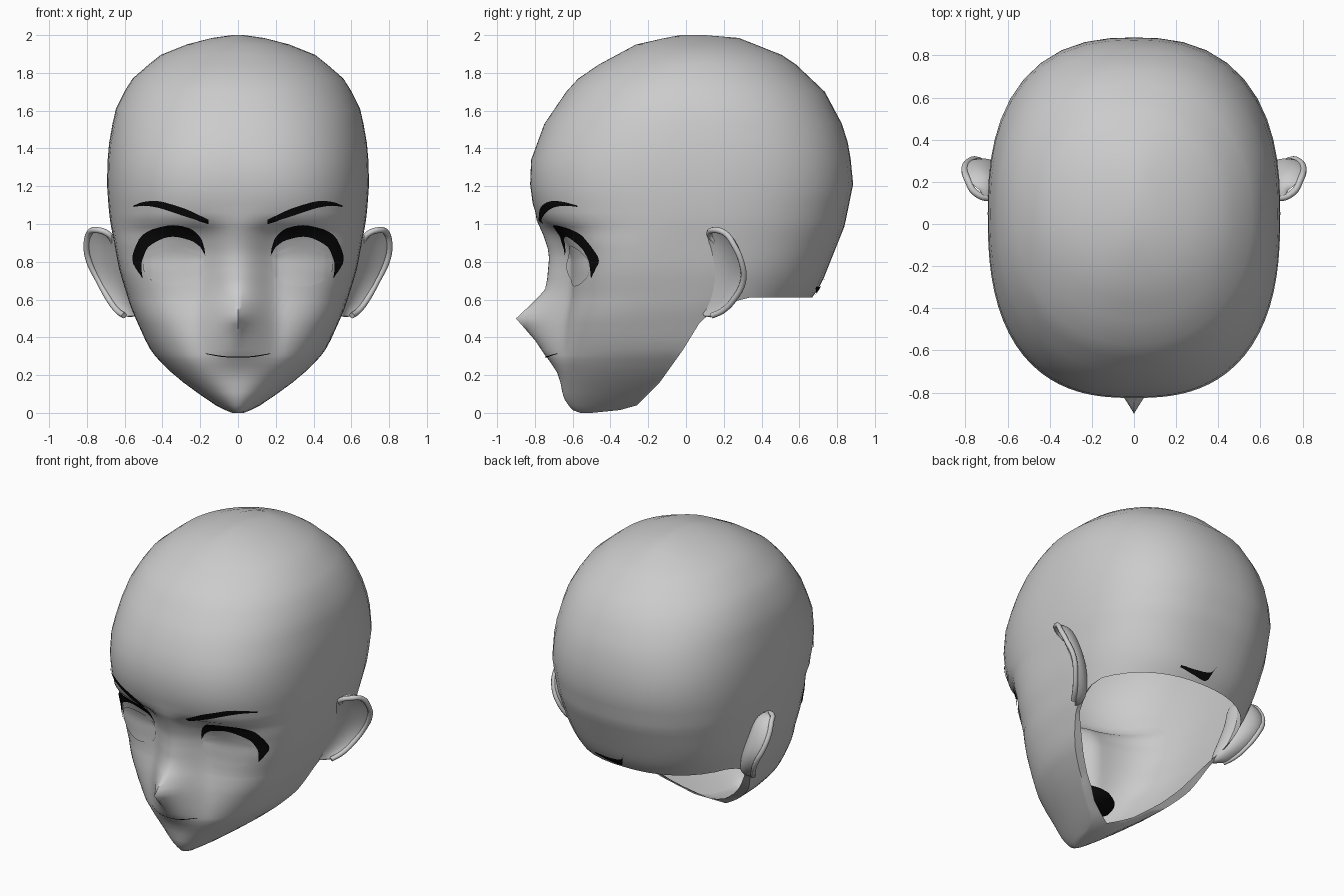
import bpy, bmesh, math
from mathutils import Vector
from mathutils.bvhtree import BVHTree

if "Cube" in bpy.data.objects:
    bpy.data.objects.remove(bpy.data.objects["Cube"])


def material(name, v):
    m = bpy.data.materials.new(name)
    m.diffuse_color = (v, v, v, 1)
    m.use_nodes = True
    m.node_tree.nodes["Principled BSDF"].inputs["Base Color"].default_value = m.diffuse_color
    return m


SKIN = material("grey skin", 0.6)
BLACK = material("black paint", 0.003)


def lerp(table, z):
    for (a, p), (b, q) in zip(table, table[1:]):
        if z <= b:
            return p + (q - p) * max(0, (z - a) / (b - a))
    return table[-1][1]


def soft(table, z, d=.04):
    d = min(d, z * .5, max(0, (1.9 - z) * .3))
    return (lerp(table, z - d) + 2 * lerp(table, z) + lerp(table, z + d)) / 4


def finish(bm, name, mat, angle=60, recalc=True):
    if recalc:
        bmesh.ops.recalc_face_normals(bm, faces=bm.faces)
    me = bpy.data.meshes.new(name)
    bm.to_mesh(me)
    bm.free()
    me.materials.append(mat)
    ob = bpy.data.objects.new(name, me)
    bpy.context.collection.objects.link(ob)
    bpy.ops.object.select_all(action='DESELECT')
    ob.select_set(True)
    bpy.context.view_layer.objects.active = ob
    bpy.ops.object.shade_smooth_by_angle(angle=math.radians(angle))
    return ob


def bridge(bm, rows, closed=False):
    for a, b in zip(rows, rows[1:]):
        n = len(a)
        for i in range(n if closed else n - 1):
            j = (i + 1) % n
            bm.faces.new((a[i], a[j], b[j], b[i]))


# Head outline tables: (height, value)
FRONT = [(0, -.56), (.015, -.6), (.06, -.64), (.11, -.655), (.215, -.675), (.285, -.685), (.385, -.665),
         (.5, -.64), (.61, -.615), (.71, -.605), (.82, -.605), (.87, -.62), (.94, -.66), (.985, -.71), (1.02, -.775),
         (1.11, -.812), (1.21, -.825), (1.34, -.82), (1.53, -.75), (1.75, -.6), (1.845, -.46), (1.95, -.265),
         (1.985, -.11), (2, -.03)]
NOSE = [(.2, 0), (.285, .045), (.305, .065), (.385, .135), (.5, .26), (.59, .185), (.655, .135), (.71, .13),
        (.82, .12), (.87, .112), (.94, .095), (.985, .065), (1.02, .016), (1.08, 0)]
BACK = [(.61, .667), (.675, .714), (.99, .84), (1.235, .89), (1.49, .847), (1.7, .735), (1.88, .545), (1.985, .28), (2, .1)]
WIDTH = [(0, .03), (.015, .07), (.04, .12), (.11, .22), (.19, .33), (.3, .44), (.34, .47), (.55, .565), (.76, .63),
         (1.03, .68), (1.21, .695), (1.4, .688), (1.61, .65), (1.77, .565), (1.895, .41), (1.975, .21), (2, .03)]
MIDDLE = [(0, -.5), (.015, -.35), (.04, -.26), (.16, -.14), (.335, -.015), (.49, 0), (.61, .05)]
JAW = [(0, -.5), (.015, -.35), (.04, -.26), (.16, -.14), (.335, -.015), (.49, .08), (.56, .19), (.61, .3)]
ROUND = [(0, 2.1), (.1, 2.2), (.3, 2.6), (.5, 3.2), (.72, 3.6), (.88, 3.5), (1.02, 2.6), (1.3, 2.55), (1.6, 2.3), (1.85, 2.1), (2, 2)]
ROUND_BACK = [(0, 2.05), (.4, 2.1), (.8, 2.5), (1.3, 2.5), (1.6, 2.3), (1.85, 2.1), (2, 2)]
LIP = [(.04, 0), (.075, .5), (.11, .72), (.2, .82), (.35, .87), (.5, .95), (.6, 1)]


def section(z, t):
    """Point on the head at height z and angle t, zero at the face centre."""
    w, yc = soft(WIDTH, z), lerp(MIDDLE, z)
    s, c = math.sin(t), math.cos(t)
    n = soft(ROUND if c > 0 else ROUND_BACK, z)
    b = yc - lerp(FRONT, z) if c > 0 else lerp(BACK, z) - yc
    r = (abs(s / w) ** n + abs(c / b) ** n) ** (-1 / n)
    x, y = r * s, yc - r * c
    if c > 0:                        # nose: pointed tip, rounded bridge
        u = min(1, abs(x) / .23)
        tip = max(0, 1 - abs(z - .5) / .17)
        y -= lerp(NOSE, z) * (tip * (1 - u) ** 1.5 + (1 - tip) * (1 - u * u) ** 2)
    return Vector((x, y, z))


def spread(t):
    return t - .6 * math.sin(t)      # denser towards the face


def jaw_angle(z):
    lo, hi = 1.0, math.pi
    for _ in range(40):
        mid = (lo + hi) / 2
        if section(z, spread(mid))[1] < lerp(JAW, z):
            lo = mid
        else:
            hi = mid
    return lo


# Head shell: closed rings above the neck, open arcs along the jaw
bm = bmesh.new()
N = 72
upper = [.61, .655, .71, .76, .82, .87, .91, .94, .985, 1.02, 1.06, 1.11, 1.21, 1.34, 1.43, 1.53, 1.61, 1.7, 1.77,
         1.845, 1.895, 1.95, 1.985, 2]
rings = [[bm.verts.new(section(z, spread(math.tau * i / N - math.pi))) for i in range(N)] for z in upper]
bridge(bm, rings, True)
bm.faces.new(rings[-1])
K = round(jaw_angle(.61) * N / math.tau)
lower = [0, .015, .04, .075, .11, .16, .215, .25, .285, .305, .335, .385, .43, .47, .5, .53, .56, .59, .61]
arcs = []
for z in lower:
    a = K * math.tau / N if z == .61 else jaw_angle(z)
    pts = [section(z, spread(a * i / K)) for i in range(-K, K + 1)]
    # Jaw edge turned inward; it closes under the chin
    ends = [Vector((p.x * lerp(LIP, z), p.y, p.z)) for p in (pts[0], pts[-1])]
    arcs.append([bm.verts.new(p) for p in [ends[0]] + pts + [ends[1]]])
bridge(bm, arcs)
bm.faces.new(arcs[0])
bmesh.ops.remove_doubles(bm, verts=bm.verts, dist=.0005)
bmesh.ops.recalc_face_normals(bm, faces=bm.faces)
tree = BVHTree.FromBMesh(bm)
finish(bm, "head", SKIN, 60)


def smooth_path(pts, count):
    """Evenly sampled Catmull-Rom path."""
    P = [Vector(p) for p in pts]
    P = [2 * P[0] - P[1]] + P + [2 * P[-1] - P[-2]]
    out = []
    for k in range(count + 1):
        f = k / count * (len(P) - 3)
        i = min(int(f), len(P) - 4)
        t = f - i
        a, b, c, d = P[i:i + 4]
        out.append(.5 * (2 * b + (c - a) * t + (2 * a - 5 * b + 4 * c - d) * t * t + (3 * b - a - 3 * c + d) * t ** 3))
    return out


def decal(name, top, bottom, mat, side=1, across=5, back=False, lift=.006, count=32):
    """Thin plate between two (x, z) paths, laid onto the head."""
    bm = bmesh.new()
    d = Vector((0, -1 if back else 1, 0))
    rows = []
    A, B = smooth_path(top, count), smooth_path(bottom, count)
    for j in range(across + 1):
        row = []
        for a, b in zip(A, B):
            q = a.lerp(b, j / across)
            hit, nor, _, _ = tree.ray_cast(Vector((q.x * side, -2 * d.y, q.y)), d)
            if nor.dot(d) > 0:
                nor = -nor
            row.append(bm.verts.new(hit + nor * lift))
        rows.append(row)
    bridge(bm, rows)
    bmesh.ops.remove_doubles(bm, verts=bm.verts, dist=.0003)
    bm.normal_update()
    if sum(f.normal.dot(d) for f in bm.faces) > 0:
        bmesh.ops.reverse_faces(bm, faces=bm.faces)
    finish(bm, name, mat, 60, False)


def half_ellipse(sign):
    return [(.335 - .165 * math.cos(math.pi * i / 12), .778 + sign * .108 * math.sin(math.pi * i / 12)) for i in range(13)]


# Ear: thick cupped rows (height, inner x, inner y, outer x, outer y)
EAR = [(.98, .72, .12, .765, .18), (.95, .67, .1, .8, .22), (.89, .64, .11, .815, .265), (.8, .62, .12, .8, .305),
       (.7, .59, .11, .75, .315), (.6, .56, .09, .695, .265), (.54, .545, .08, .65, .205), (.505, .55, .08, .615, .15)]


def ear(name, side):
    bm = bmesh.new()
    rows = []
    for z, ax, ay, bx, by in EAR:
        a, b = Vector((ax, ay, z)), Vector((bx, by, z))
        perp = Vector((-(by - ay), bx - ax, 0))
        pts = []
        for i in range(16):          # front sheet outwards, then back sheet inwards
            t = i / 8 if i <= 8 else 2 - i / 8
            h = math.sin(math.pi * t)
            p = a.lerp(b, t) + perp * .1 * h
            if i > 8:
                p += perp.normalized() * min(.06, perp.length * .35) * h ** .5
            pts.append(bm.verts.new((p.x * side, p.y, p.z)))
        rows.append(pts)
    bridge(bm, rows, True)
    bm.faces.new(rows[0])
    bm.faces.new(rows[-1])
    ob = finish(bm, name, SKIN, 80)
    r = ob.modifiers.new("rounding", 'SUBSURF')
    r.levels = r.render_levels = 1
    # Rolled rim along the top and back of the ear
    cu = bpy.data.curves.new(name + "_rim", 'CURVE')
    cu.dimensions = '3D'
    cu.bevel_depth, cu.bevel_resolution, cu.resolution_u = .016, 2, 4
    cu.use_fill_caps = True
    path = [(.66, .16, .9), (.685, .125, .945), (.755, .15, .968)] + [(r[3] - .012, r[4] - .012, r[0]) for r in EAR[1:]]
    sp = cu.splines.new('BEZIER')
    sp.bezier_points.add(len(path) - 1)
    for bp, (x, y, z) in zip(sp.bezier_points, path):
        bp.co = (x * side, y, z + (.01 if z < .52 else 0))
        bp.handle_left_type = bp.handle_right_type = 'AUTO'
    cu.materials.append(SKIN)
    bpy.context.collection.objects.link(bpy.data.objects.new(name + "_rim", cu))


for label, s in (("left", -1), ("right", 1)):
    decal(label + "_eye", half_ellipse(1), half_ellipse(-1), SKIN, s, 8)
    # Upper eyelash
    decal(label + "_eyelash",
          [(.172, .87), (.195, .93), (.255, .983), (.36, 1.0), (.48, .96), (.535, .885), (.55, .8), (.5, .715)],
          [(.168, .835), (.2, .885), (.26, .92), (.36, .935), (.46, .89), (.495, .83), (.505, .775), (.498, .712)],
          BLACK, s, lift=.009)
    # Eyebrow
    decal(label + "_eyebrow", [(.155, 1.024), (.28, 1.083), (.41, 1.12), (.49, 1.118), (.548, 1.1)],
          [(.155, 1.004), (.28, 1.042), (.41, 1.085), (.49, 1.098), (.548, 1.092)], BLACK, s)
    ear(label + "_ear", s)

# Mouth line and the dark mouth pocket inside the shell
decal("mouth", [(-.168, .316), (-.08, .304), (0, .302), (.08, .304), (.168, .316)],
      [(-.168, .312), (-.08, .299), (0, .297), (.08, .299), (.168, .312)], BLACK, across=1)
bm = bmesh.new()
bmesh.ops.create_uvsphere(bm, u_segments=16, v_segments=8, radius=1)
for v in bm.verts:
    v.co = Vector((v.co.x * .19, v.co.y * .16 - .46, v.co.z * .075 + .28))
finish(bm, "mouth_pocket", BLACK)

# Small dark hooked mark at the nape
decal("nape_mark", [(-.05, .735), (-.01, .685), (.09, .67), (.2, .672)], [(-.03, .7), (0, .635), (.09, .64), (.2, .66)],
      BLACK, back=True, count=12)
